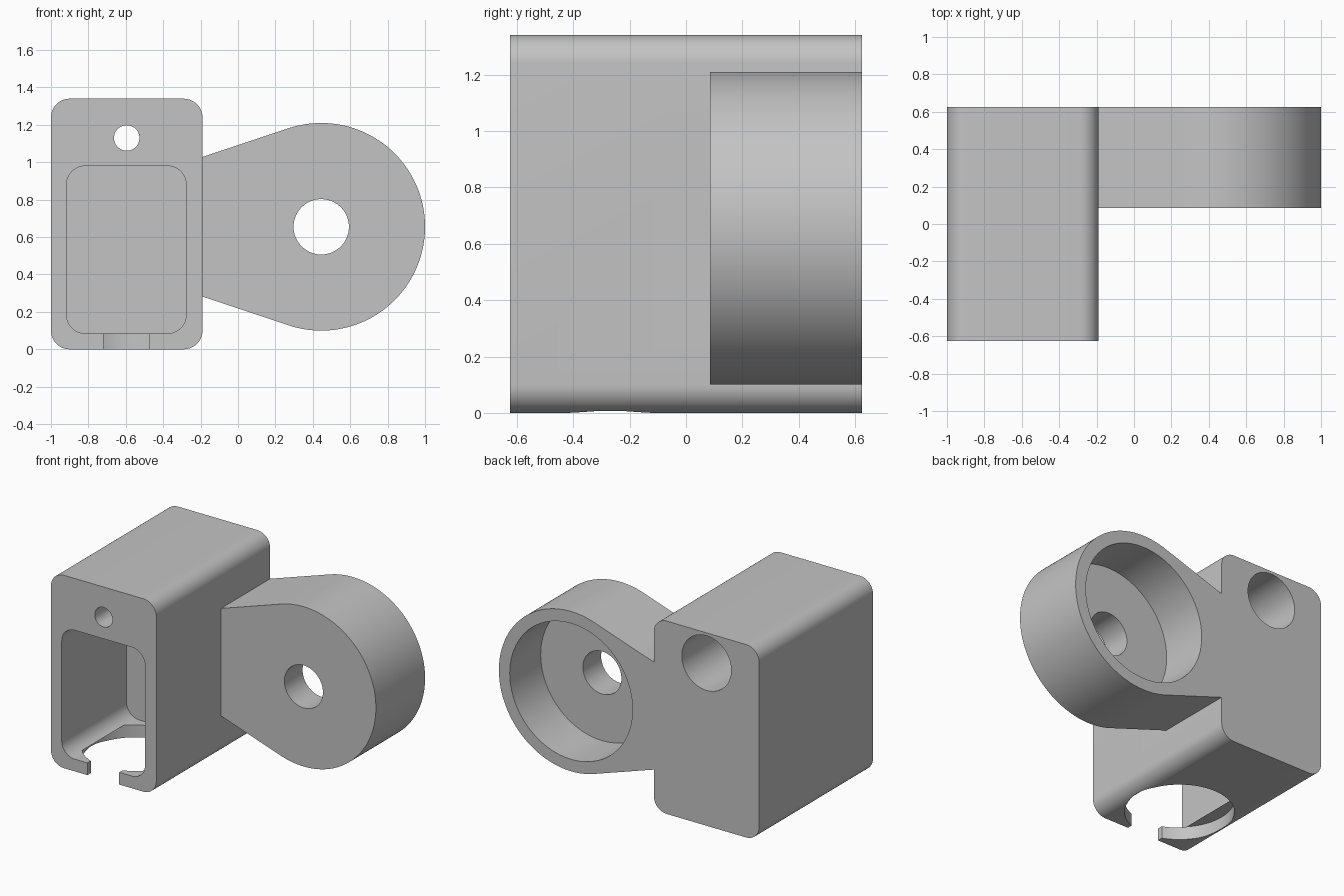
import bpy, bmesh, math
from math import sin, cos, radians

if "Cube" in bpy.data.objects:
    bpy.data.objects.remove(bpy.data.objects["Cube"])

grey = bpy.data.materials.new("plain grey")
grey.diffuse_color = (0.55, 0.55, 0.55, 1)
grey.use_nodes = True
grey.node_tree.nodes["Principled BSDF"].inputs["Base Color"].default_value = grey.diffuse_color


def prism(name, outline, a, b, axis="y"):
    """Extrude a closed outline from a to b along y (outline = x,z) or z (outline = x,y)."""
    place = (lambda p, t: (p[0], t, p[1])) if axis == "y" else (lambda p, t: (p[0], p[1], t))
    bm = bmesh.new()
    ends = [[bm.verts.new(place(p, t)) for p in outline] for t in (a, b)]
    n = len(outline)
    for ring in ends:
        bm.faces.new(ring)
    for i in range(n):
        j = (i + 1) % n
        bm.faces.new((ends[0][i], ends[0][j], ends[1][j], ends[1][i]))
    bmesh.ops.recalc_face_normals(bm, faces=bm.faces)
    mesh = bpy.data.meshes.new(name)
    bm.to_mesh(mesh)
    bm.free()
    mesh.materials.append(grey)
    ob = bpy.data.objects.new(name, mesh)
    bpy.context.collection.objects.link(ob)
    return ob


def arc(cx, cy, r, start, end, steps):
    return [(cx + r * cos(radians(start + (end - start) * i / steps)),
             cy + r * sin(radians(start + (end - start) * i / steps))) for i in range(steps + 1)]


def circle(cx, cy, r, steps=96):
    return arc(cx, cy, r, 0, 360, steps)[:-1]


def rounded_rect(x0, x1, y0, y1, r):
    corners = ((x1 - r, y1 - r), (x0 + r, y1 - r), (x0 + r, y0 + r), (x1 - r, y0 + r))
    return [p for k, c in enumerate(corners) for p in arc(*c, r, 90 * k, 90 * k + 90, 12)]


def combine(target, tool, operation):
    """Apply a boolean and discard the tool."""
    mod = target.modifiers.new("boolean", "BOOLEAN")
    mod.operation, mod.solver, mod.object = operation, "EXACT", tool
    bpy.context.view_layer.objects.active = target
    bpy.ops.object.modifier_apply(modifier=mod.name)
    bpy.data.objects.remove(tool)


BACK, FRONT, ARM_FRONT = 0.625, -0.625, 0.085
BX, HOLE_Z = -0.595, 1.13          # block centre line and bolt height
DX, DZ, DR = 0.445, 0.655, 0.555   # round end of the arm

# Rounded block
bracket = prism("bracket", rounded_rect(-1, -0.19, 0, 1.34, 0.1), FRONT, BACK)

# Arm: round end with tangent sides widening away from the block
tangent = 108
root_x = -0.24
half = 0.373 + (root_x + 0.19) / math.tan(radians(180 - tangent))
outline = arc(DX, DZ, DR, -tangent, tangent, 96) + [(root_x, DZ + half), (root_x, DZ - half)]
combine(bracket, prism("arm", outline, ARM_FRONT, BACK), "UNION")

# Openings
cuts = [
    ("arm_recess", circle(DX, DZ, 0.472), 0.285, 0.7, "y"),
    ("arm_hole", circle(DX, DZ, 0.148), 0.0, 0.4, "y"),
    ("front_pocket", rounded_rect(-0.917, -0.277, 0.085, 0.98, 0.1), -0.7, ARM_FRONT, "y"),
    ("bolt_recess", circle(BX, HOLE_Z, 0.19), 0.125, 0.7, "y"),
    ("bolt_hole", circle(BX, HOLE_Z, 0.068, 48), -0.7, 0.3, "y"),
    ("floor_hole", circle(BX, -0.268, 0.343), -0.1, 0.09, "z"),
    ("floor_slot", [(-0.72, -0.7), (-0.475, -0.7), (-0.475, -0.3), (-0.72, -0.3)], -0.1, 0.09, "z"),
]
for cut in cuts:
    combine(bracket, prism(*cut), "DIFFERENCE")

# Smooth curves, sharp edges
bpy.ops.object.select_all(action="DESELECT")
bracket.select_set(True)
bpy.context.view_layer.objects.active = bracket
bpy.ops.object.shade_smooth_by_angle(angle=radians(30))
